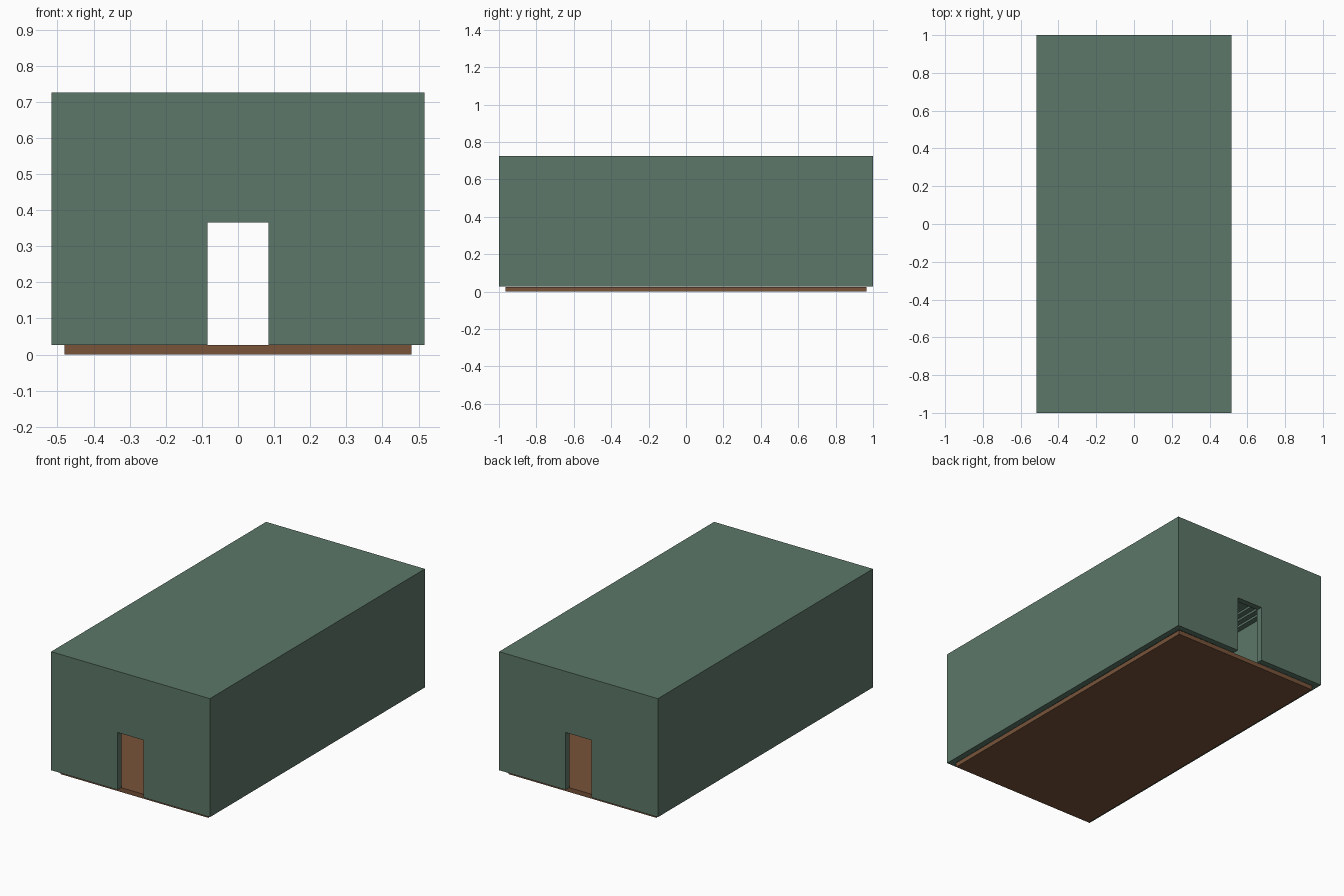
import bpy, bmesh

if "Cube" in bpy.data.objects:
    bpy.data.objects.remove(bpy.data.objects["Cube"])

HX, HY = 0.517, 1.0          # outer half sizes
WALL = 0.036                 # wall thickness
Z0, Z1 = 0.027, 0.725        # shell bottom and top


def material(name, rgb):
    m = bpy.data.materials.new(name)
    m.diffuse_color = (*rgb, 1)
    m.use_nodes = True
    m.node_tree.nodes["Principled BSDF"].inputs["Base Color"].default_value = m.diffuse_color
    return m


def loft(name, rings, mat=None):
    """Join stacked rectangles, each (inset, z), and cap both ends."""
    bm = bmesh.new()
    loops = [[bm.verts.new((sx * (HX - i), sy * (HY - i), z))
              for sx, sy in ((-1, -1), (1, -1), (1, 1), (-1, 1))] for i, z in rings]
    for a, b in zip(loops, loops[1:]):
        for k in range(4):
            n = (k + 1) % 4
            bm.faces.new((a[k], a[n], b[n], b[k]))
    bm.faces.new(loops[0])
    bm.faces.new(loops[-1])
    bmesh.ops.recalc_face_normals(bm, faces=bm.faces)
    mesh = bpy.data.meshes.new(name)
    bm.to_mesh(mesh)
    bm.free()
    ob = bpy.data.objects.new(name, mesh)
    bpy.context.collection.objects.link(ob)
    if mat:
        mesh.materials.append(mat)
    return ob


green = material("green_paint", (0.108, 0.185, 0.138))
brown = material("brown_floor", (0.19, 0.088, 0.042))

# Floor slab, fitted inside the walls
loft("floor", [(WALL, 0), (WALL, 0.026)], brown)

# Hollow shell: roof, outer walls, inner walls, stepped cornice, ceiling
rings = [(0, Z1), (0, Z0), (WALL, Z0)]
STEPS, RUN, RISE, CEILING = 3, 0.032, 0.013, 0.69
for s in range(STEPS):
    z = CEILING - (STEPS - s) * RISE
    rings += [(WALL + s * RUN, z), (WALL + (s + 1) * RUN, z)]
rings.append((WALL + STEPS * RUN, CEILING))
shell = loft("walls_and_roof", rings, green)

# Doorways through both end walls
bpy.ops.mesh.primitive_cube_add(size=1, location=(0, 0, 0.1825))
cutter = bpy.context.object
cutter.name = "doorway_cutter"
cutter.scale = (0.17, 2.4, 0.365)
cutter.data.materials.append(green)
cutter.hide_render = True
cutter.display_type = 'WIRE'
cut = shell.modifiers.new("doorways", 'BOOLEAN')
cut.operation = 'DIFFERENCE'
cut.solver = 'EXACT'
cut.object = cutter
